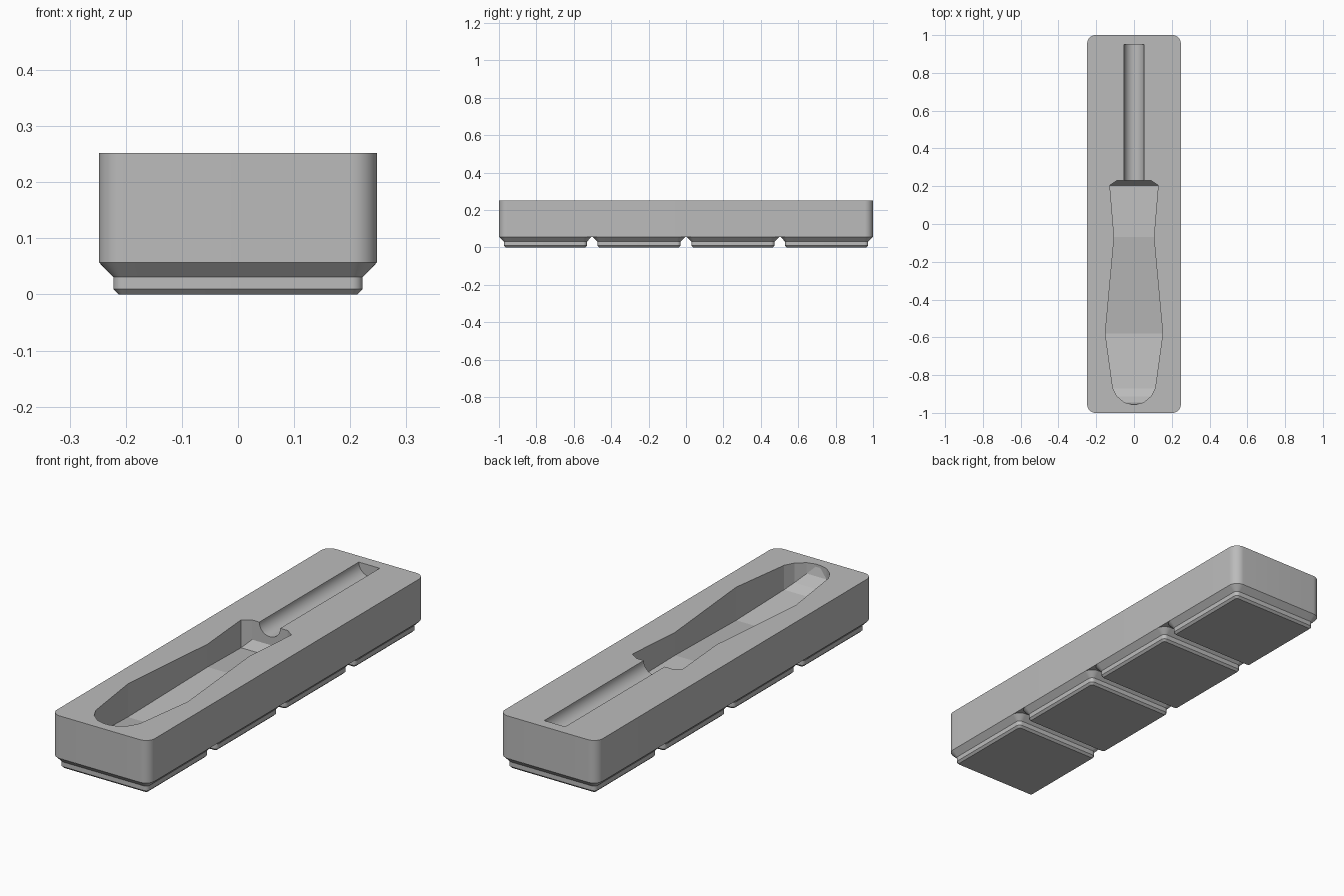
import bpy, bmesh, math

cube = bpy.data.objects.get("Cube")
if cube:
    bpy.data.objects.remove(cube, do_unlink=True)

HALF = 0.2478      # half width of the block
PITCH = 0.5015     # spacing of the feet
BASE_Z = 0.057
TOP_Z = 0.252

grey = bpy.data.materials.new("plain grey")
grey.use_nodes = True
colour = (0.5, 0.5, 0.5, 1)
grey.diffuse_color = colour
grey.node_tree.nodes["Principled BSDF"].inputs["Base Color"].default_value = colour


def loft(name, rings, cap_start=True, cap_end=True):
    """Skin a list of equal-length point rings into one object."""
    bm = bmesh.new()
    loops = [[bm.verts.new(p) for p in ring] for ring in rings]
    n = len(loops[0])
    for a, b in zip(loops, loops[1:]):
        for i in range(n):
            j = (i + 1) % n
            bm.faces.new((a[i], a[j], b[j], b[i]))
    if cap_start:
        bm.faces.new(loops[0][::-1])
    if cap_end:
        bm.faces.new(loops[-1])
    bmesh.ops.recalc_face_normals(bm, faces=bm.faces)
    mesh = bpy.data.meshes.new(name)
    bm.to_mesh(mesh)
    bm.free()
    mesh.materials.append(grey)
    obj = bpy.data.objects.new(name, mesh)
    bpy.context.collection.objects.link(obj)
    return obj


def rounded_rect(hx, hy, r, z, cy=0, steps=12):
    pts = []
    for k, (sx, sy) in enumerate(((1, 1), (-1, 1), (-1, -1), (1, -1))):
        for s in range(steps + 1):
            a = math.pi / 2 * (k + s / steps)
            pts.append((sx * (hx - r) + r * math.cos(a),
                        cy + sy * (hy - r) + r * math.sin(a), z))
    return pts


def square_section(y, h):
    return [(sx * h, y, TOP_Z + sz * h)
            for sx, sz in ((1, 1), (-1, 1), (-1, -1), (1, -1))]


def round_section(y, r, n=48):
    angles = [math.tau * (i + 0.5) / n for i in range(n)]
    return [(r * math.cos(a), y, TOP_Z + r * math.sin(a)) for a in angles]


def select_only(obj):
    bpy.ops.object.select_all(action='DESELECT')
    obj.select_set(True)
    bpy.context.view_layer.objects.active = obj


# Main block
body = loft("body", [rounded_rect(HALF, 1, 0.0448, z) for z in (BASE_Z, TOP_Z)])

# Tool pocket: square tapered handle and round shaft
handle_profile = [(-0.955, 0.012), (-0.945, 0.05), (-0.912, 0.09), (-0.87, 0.112),
                  (-0.58, 0.152), (-0.07, 0.105), (0.205, 0.128), (0.23, 0.09)]
cutters = [
    loft("handle_cutter", [square_section(y, h) for y, h in handle_profile]),
    loft("shaft_cutter", [round_section(y, 0.053) for y in (0.1, 0.95)]),
]
for cutter in cutters:
    cutter.hide_render = True
    select_only(body)
    mod = body.modifiers.new("pocket", 'BOOLEAN')
    mod.operation = 'DIFFERENCE'
    mod.solver = 'EXACT'
    mod.object = cutter
    bpy.ops.object.modifier_apply(modifier=mod.name)
for cutter in cutters:
    bpy.data.objects.remove(cutter, do_unlink=True)

# Stepped square feet: (half width, corner radius, height)
foot_profile = [(0.2125, 0.0096, 0), (0.2221, 0.0191, 0.0096),
                (0.2221, 0.0191, 0.031), (HALF, 0.0448, BASE_Z)]
parts = [body]
for i in range(4):
    cy = (i - 1.5) * PITCH
    parts.append(loft(f"foot_{i + 1}",
                      [rounded_rect(h, h, r, z, cy) for h, r, z in foot_profile],
                      cap_end=False))

# Smooth rounded corners, keep facets crisp
for part in parts:
    select_only(part)
    bpy.ops.object.shade_smooth_by_angle(angle=math.radians(9))
